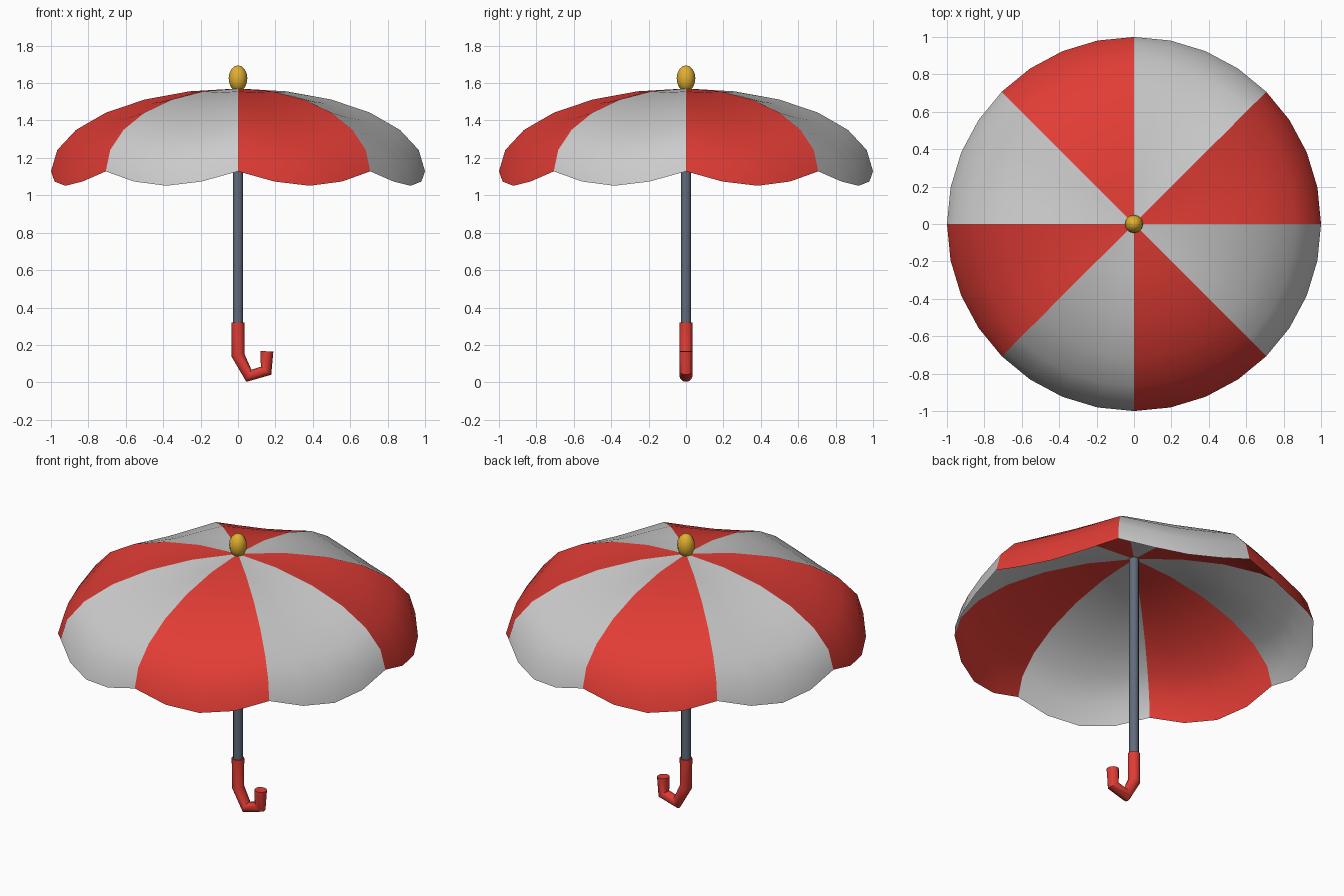
import bpy, bmesh, math
from math import sin, cos, pi

if "Cube" in bpy.data.objects:
    bpy.data.objects.remove(bpy.data.objects["Cube"])


def material(name, rgb):
    m = bpy.data.materials.new(name)
    m.diffuse_color = (*rgb, 1)
    m.use_nodes = True
    m.node_tree.nodes["Principled BSDF"].inputs["Base Color"].default_value = m.diffuse_color
    return m


RED = material("red", (0.75, 0.045, 0.035))
WHITE = material("white", (0.8, 0.8, 0.81))
GOLD = material("gold", (0.75, 0.43, 0.03))
SLATE = material("slate", (0.12, 0.15, 0.2))


def smooth(obj):
    bpy.ops.object.select_all(action='DESELECT')
    obj.select_set(True)
    bpy.context.view_layer.objects.active = obj
    bpy.ops.object.shade_smooth_by_angle(angle=math.radians(40))


# Canopy panels: dome wedges that sag between the ribs
RIBS, COLS, ROWS = 8, 4, 6
RIM_Z, RISE, SAG = 1.128, 0.443, 0.077


def canopy(name, first, mat):
    bm = bmesh.new()
    for p in range(first, RIBS, 2):
        apex = bm.verts.new((0, 0, RIM_Z + RISE))
        prev = None
        for i in range(1, ROWS + 1):
            t = pi / 2 * i / ROWS
            r = sin(t)
            row = []
            for j in range(COLS + 1):
                u = j / COLS
                a = (p + u) * 2 * pi / RIBS
                z = RIM_Z + RISE * cos(t) - SAG * r * r * sin(pi * u)
                row.append(bm.verts.new((r * cos(a), r * sin(a), z)))
            for j in range(COLS):
                if prev:
                    bm.faces.new((prev[j], row[j], row[j + 1], prev[j + 1]))
                else:
                    bm.faces.new((apex, row[j], row[j + 1]))
            prev = row
    me = bpy.data.meshes.new(name)
    bm.to_mesh(me)
    bm.free()
    me.materials.append(mat)
    obj = bpy.data.objects.new(name, me)
    bpy.context.collection.objects.link(obj)
    smooth(obj)


canopy("canopy_red_panels", 0, RED)
canopy("canopy_white_panels", 1, WHITE)

# Shaft
bpy.ops.mesh.primitive_cylinder_add(vertices=12, radius=0.027, depth=1.27,
                                    location=(0, 0, 0.935))
shaft = bpy.context.object
shaft.name = "shaft"
shaft.data.materials.append(SLATE)
smooth(shaft)

# Finial on top
bpy.ops.mesh.primitive_uv_sphere_add(segments=12, ring_count=8, radius=1,
                                     location=(0, 0, 1.625))
finial = bpy.context.object
finial.name = "finial"
finial.scale = (0.05, 0.05, 0.07)
finial.data.materials.append(GOLD)
smooth(finial)

# Hooked handle: tube swept along a short bent path
path = [(0, 0.32), (0, 0.145), (0.058, 0.035), (0.15, 0.062), (0.154, 0.166)]
cu = bpy.data.curves.new("handle", 'CURVE')
cu.dimensions = '3D'
cu.bevel_depth = 0.035
cu.bevel_resolution = 4
cu.use_fill_caps = True
sp = cu.splines.new('POLY')
sp.points.add(len(path) - 1)
for pt, (x, z) in zip(sp.points, path):
    pt.co = (x, 0, z, 1)
handle = bpy.data.objects.new("handle", cu)
bpy.context.collection.objects.link(handle)
bpy.ops.object.select_all(action='DESELECT')
handle.select_set(True)
bpy.context.view_layer.objects.active = handle
bpy.ops.object.convert(target='MESH')
handle = bpy.context.object
handle.name = "handle"
handle.data.materials.clear()
handle.data.materials.append(RED)
smooth(handle)
